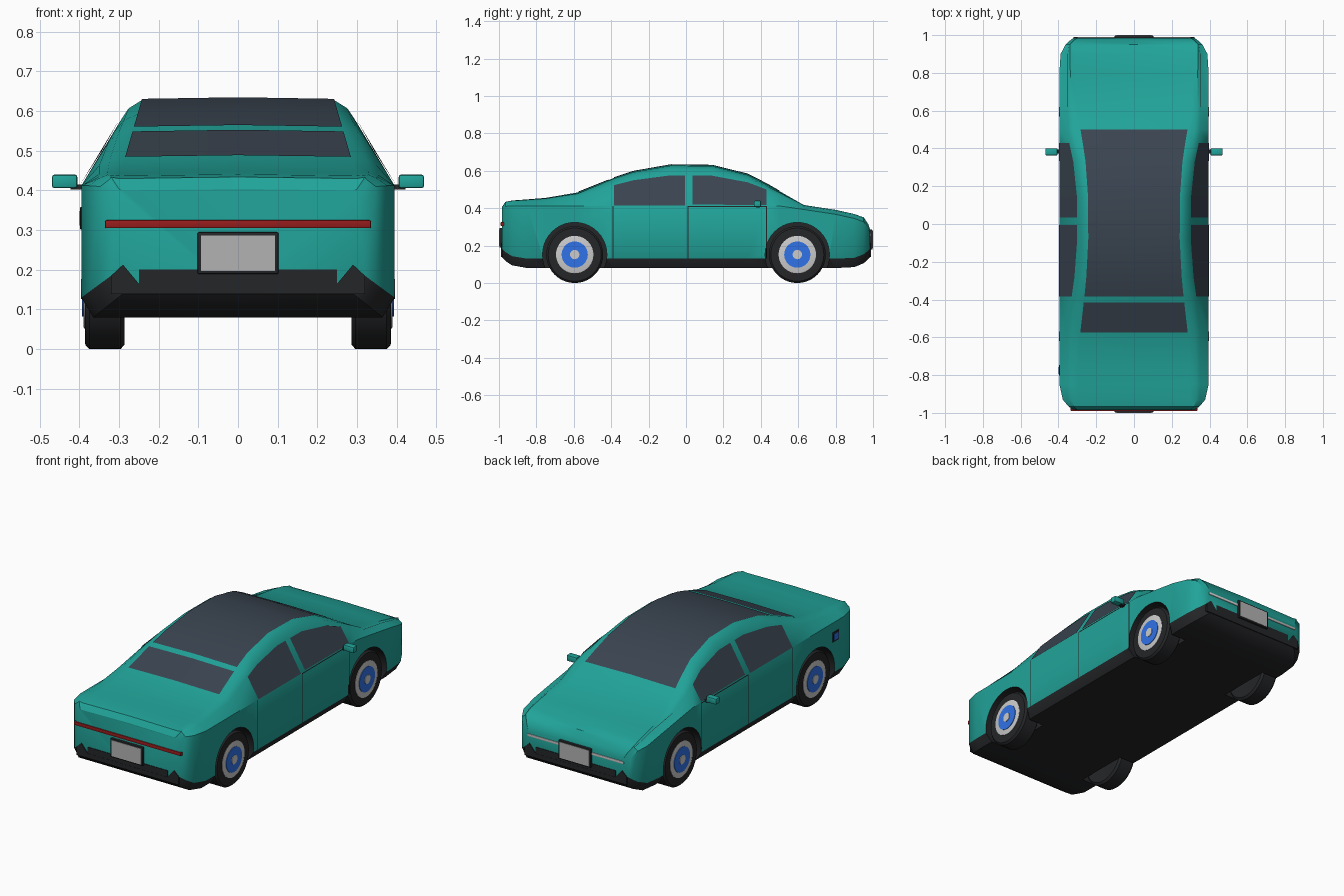
import bpy, bmesh, math
from mathutils import Vector, Matrix

if "Cube" in bpy.data.objects:
    bpy.data.objects.remove(bpy.data.objects["Cube"])


def material(name, r, g, b):
    m = bpy.data.materials.new(name)
    m.diffuse_color = (r, g, b, 1)
    m.use_nodes = True
    m.node_tree.nodes["Principled BSDF"].inputs["Base Color"].default_value = m.diffuse_color
    return m


TEAL = material("teal_paint", 0.015, 0.37, 0.32)
BLACK = material("black_trim", 0.018, 0.019, 0.021)
GLASS = material("dark_glass", 0.042, 0.058, 0.08)
RED = material("red_lamp", 0.3, 0.012, 0.012)
BLUE = material("blue_disc", 0.03, 0.17, 0.8)
SILVER = material("silver", 0.55, 0.56, 0.57)
PLATE = material("plate_grey", 0.45, 0.45, 0.45)

# Side outline of the car's top, tail to nose: (y, z)
TOP = [(-.985, .40), (-.965, .43), (-.93, .437), (-.85, .443), (-.75, .451), (-.58, .48),
       (-.385, .558), (-.28, .593), (-.08, .628), (.14, .625), (.33, .578), (.43, .527),
       (.5, .487), (.63, .413), (.8, .387), (.9, .365), (.95, .347), (.975, .31), (.985, .28)]
YS = [y for y, z in TOP]


def section(y, top):
    """Half cross-section, floor centre to roof centre; the ends taper in plan and lift."""
    t = max(0, (abs(y) - .8) / .185) ** 4
    w = .395 - .075 * t
    floor, skirt = .08 + .06 * t, .13 + .055 * t
    belt = min(.412, top - .02)
    z4 = belt + .75 * (top - belt)
    x4 = min(.35, w - .02, .395 - .56 * (z4 - .4))
    x6 = min(.285 - .29 * (top - .48), x4 - .012)
    pts = [(0, floor), (w - .03, floor), (w, skirt), (w, belt), (x4, z4),
           ((x4 + x6) / 2 + .006, (z4 + top) / 2 + .006), (x6, top), (0, top + .004)]
    return [Vector((x, y, z)) for x, z in pts]


def surf(y, k):
    """Point on the right half of the body at length y, section parameter k."""
    i = max(j for j in range(len(YS) - 1) if YS[j] <= y)
    t = (y - YS[i]) / (YS[i + 1] - YS[i])
    ring = [a.lerp(b, t) for a, b in zip(section(*TOP[i]), section(*TOP[i + 1]))]
    n = min(int(k), 6)
    return ring[n].lerp(ring[n + 1], k - n)


def smooth(ob, angle):
    bpy.ops.object.select_all(action='DESELECT')
    ob.select_set(True)
    bpy.context.view_layer.objects.active = ob
    bpy.ops.object.shade_smooth_by_angle(angle=math.radians(angle))


def finish(bm, name, mats, angle=32):
    bmesh.ops.recalc_face_normals(bm, faces=bm.faces)
    me = bpy.data.meshes.new(name)
    bm.to_mesh(me)
    bm.free()
    ob = bpy.data.objects.new(name, me)
    bpy.context.collection.objects.link(ob)
    for m in mats:
        me.materials.append(m)
    smooth(ob, angle)
    return ob


def mirror_x(p):
    return Vector((-p.x, p.y, p.z))


def grid(name, rows, mat):
    bm = bmesh.new()
    vs = [[bm.verts.new(p) for p in r] for r in rows]
    for a, b in zip(vs, vs[1:]):
        for j in range(len(a) - 1):
            bm.faces.new((a[j], a[j + 1], b[j + 1], b[j]))
    return finish(bm, name, [mat])


def span(y0, y1):
    return [y0] + [y for y in YS if y0 < y < y1] + [y1]


def side_patch(name, y0, y1, k0, k1, mat, off):
    """Thin panel laid on both body sides."""
    rows = [[surf(y, k) + Vector(off) for k in (k0, k1)] for y in span(y0, y1)]
    grid("right_" + name, rows, mat)
    grid("left_" + name, [[mirror_x(p) for p in reversed(r)] for r in rows], mat)


def roof_patch(name, y0, y1):
    rows = []
    for y in span(y0, y1):
        e, m = (surf(y, k) + Vector((0, 0, .003)) for k in (6, 7))
        rows.append([e, m, mirror_x(e)])
    grid(name, rows, GLASS)


def box(name, loc, size, mat, bevel=0):
    bm = bmesh.new()
    bmesh.ops.create_cube(bm, size=1, matrix=Matrix.Translation(loc) @ Matrix.Diagonal((*size, 1)))
    if bevel:
        bmesh.ops.bevel(bm, geom=bm.edges[:], offset=bevel, segments=2, affect='EDGES', profile=.5)
    return finish(bm, name, [mat])


def lathe(name, profile, side, y, z, mat, n=40):
    """Spin (radius, x) points about an axle parallel to x."""
    bm = bmesh.new()
    rings = [[bm.verts.new((side * x, y + r * math.cos(a), z + r * math.sin(a)))
              for a in (math.tau * i / n for i in range(n))] for r, x in profile]
    for a, b in zip(rings, rings[1:]):
        for i in range(n):
            j = (i + 1) % n
            bm.faces.new((a[i], a[j], b[j], b[i]))
    bm.faces.new(rings[0])
    bm.faces.new(rings[-1])
    return finish(bm, name, [mat])


# Lofted body shell with dark floor and skirt
bm = bmesh.new()
rings = []
for y, top in TOP:
    h = section(y, top)
    rings.append([bm.verts.new(p) for p in h + [mirror_x(p) for p in h[-2:0:-1]]])
n = len(rings[0])
for a, b in zip(rings, rings[1:]):
    for i in range(n):
        f = bm.faces.new((a[i], a[(i + 1) % n], b[(i + 1) % n], b[i]))
        f.material_index = 1 if i in (0, 1, n - 2, n - 1) else 0
bm.faces.new(rings[0])
bm.faces.new(rings[-1])
body = finish(bm, "body", [TEAL, BLACK])

# Wheel arches cut out of the body
WY, WZ = .595, .152
for side in (-1, 1):
    for y in (-WY, WY):
        cutter = lathe("arch_cutter", [(.172, .27), (.172, .46)], side, y, WZ, BLACK)
        mod = body.modifiers.new("arch", 'BOOLEAN')
        mod.object = cutter
        mod.operation = 'DIFFERENCE'
        mod.solver = 'EXACT'
        mod.material_mode = 'TRANSFER'
        bpy.context.view_layer.objects.active = body
        bpy.ops.object.modifier_apply(modifier=mod.name)
        bpy.data.objects.remove(cutter)
smooth(body, 32)

# Wheels: tyre, rim, coloured disc, hub
for side, sn in ((-1, "left"), (1, "right")):
    for y, yn in ((-WY, "rear"), (WY, "front")):
        p = f"{sn}_{yn}_"
        lathe(p + "tyre", [(.1, .29), (.14, .286), (.152, .296), (.152, .374), (.142, .385), (.1, .386)],
              side, y, WZ, BLACK)
        lathe(p + "rim", [(.1, .37), (.1, .388), (.094, .39)], side, y, WZ, SILVER)
        lathe(p + "disc", [(.07, .385), (.07, .393)], side, y, WZ, BLUE)
        lathe(p + "hub", [(.025, .39), (.025, .396)], side, y, WZ, SILVER, 20)

# Glass
roof_patch("windscreen_and_roof", -.385, .5)
roof_patch("rear_window", -.575, -.415)
side_patch("rear_door_window", -.385, -.005, 3.0, 4, GLASS, (.003, 0, .002))
side_patch("front_door_window", .035, .43, 3.03, 4, GLASS, (.003, 0, .002))

# Door and bonnet seams
for i, y in enumerate((-.39, .01, .43)):
    side_patch(f"door_seam_{i}", y - .003, y + .003, 2, 3, BLACK, (.0015, 0, 0))
side_patch("belt_seam", .01, .43, 2.98, 3, BLACK, (.0015, 0, 0))
side_patch("bonnet_seam", .62, .95, 4.0, 4.12, BLACK, (.001, 0, .002))

# End trim: bumper insert, grille, number plate
for e, en, pz in ((-1, "rear", .242), (1, "front", .232)):
    half = [(.32, .139), (.32, .185), (.29, .213), (.25, .165)]
    outline = half + [(-x, z) for x, z in reversed(half)]
    bm = bmesh.new()
    f = bm.faces.new([bm.verts.new((x, e * .98, z)) for x, z in outline])
    ext = bmesh.ops.extrude_face_region(bm, geom=[f])
    bmesh.ops.translate(bm, vec=(0, e * .009, 0),
                        verts=[v for v in ext["geom"] if isinstance(v, bmesh.types.BMVert)])
    finish(bm, en + "_bumper_insert", [BLACK])
    box(en + "_grille", (0, e * .983, .183), (.5, .01, .036), BLACK)
    box(en + "_plate_frame", (0, e * .989, pz), (.204, .018, .106), BLACK, .004)
    box(en + "_plate", (0, e * .994, pz), (.186, .012, .09), PLATE)

# Light bars
box("tail_light_bar", (0, -.981, .315), (.67, .02, .02), RED, .003)
box("head_light_bar", (0, .983, .257), (.6, .012, .014), SILVER, .002)

# Door mirrors
for side, sn in ((-1, "left"), (1, "right")):
    box(sn + "_mirror", (side * .437, .382, .423), (.064, .038, .034), TEAL, .006)
    box(sn + "_mirror_stalk", (side * .402, .384, .409), (.04, .022, .012), BLACK)

# Charging port on the left rear wing
box("charge_port_frame", (-.394, -.775, .33), (.008, .056, .056), BLACK, .002)
box("charge_port", (-.396, -.775, .33), (.008, .036, .036), BLUE)
